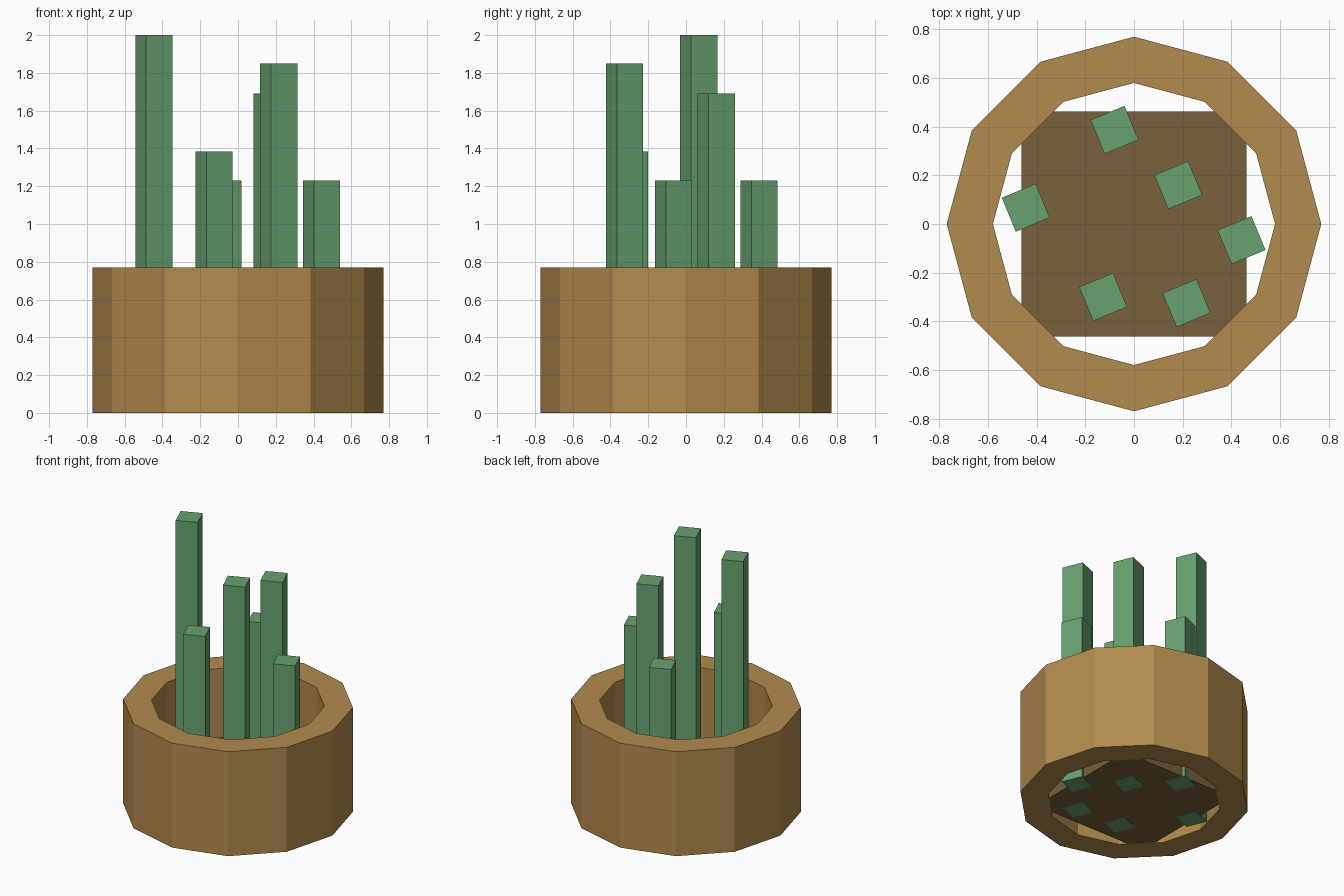
import bpy, bmesh
from math import cos, sin, pi, radians

if "Cube" in bpy.data.objects:
    bpy.data.objects.remove(bpy.data.objects["Cube"])


def material(name, rgb):
    m = bpy.data.materials.new(name)
    m.diffuse_color = (*rgb, 1)
    m.use_nodes = True
    m.node_tree.nodes["Principled BSDF"].inputs["Base Color"].default_value = m.diffuse_color
    return m


def box(name, x, y, z0, z1, width, mat, turn=0):
    bpy.ops.mesh.primitive_cube_add(size=1, location=(x, y, (z0 + z1) / 2),
                                    rotation=(0, 0, radians(turn)))
    ob = bpy.context.object
    ob.name = name
    ob.scale = (width, width, z1 - z0)
    ob.data.materials.append(mat)
    return ob


clay = material("clay", (0.45, 0.26, 0.075))
earth = material("earth", (0.19, 0.115, 0.045))
green = material("green", (0.14, 0.36, 0.16))

# Pot wall: 12-sided tube, a rectangular section joined around the axis
SIDES, OUTER, INNER, HEIGHT = 12, 0.77, 0.58, 0.77
section = [(OUTER, 0), (OUTER, HEIGHT), (INNER, HEIGHT), (INNER, 0)]
bm = bmesh.new()
rings = [[bm.verts.new((r * cos(2 * pi * i / SIDES), r * sin(2 * pi * i / SIDES), z))
          for r, z in section] for i in range(SIDES)]
for i in range(SIDES):
    a, b = rings[i], rings[(i + 1) % SIDES]
    for k in range(4):
        n = (k + 1) % 4
        bm.faces.new((a[k], b[k], b[n], a[n]))
bmesh.ops.recalc_face_normals(bm, faces=bm.faces)
mesh = bpy.data.meshes.new("pot_wall")
bm.to_mesh(mesh)
bm.free()
mesh.materials.append(clay)
bpy.context.collection.objects.link(bpy.data.objects.new("pot_wall", mesh))

# Square soil block whose corners sink into the wall
box("soil", 0, 0, 0.003, 0.26, 0.925, earth)

# Square stalks: x, y, top height
stalks = [(-0.08, 0.387, 1.23), (0.182, 0.16, 1.69), (-0.445, 0.067, 2.0),
          (0.442, -0.066, 1.23), (-0.127, -0.3, 1.385), (0.216, -0.325, 1.85)]
for i, (x, y, top) in enumerate(stalks, 1):
    box(f"stalk_{i}", x, y, 0, top, 0.151, green, turn=22.5)
